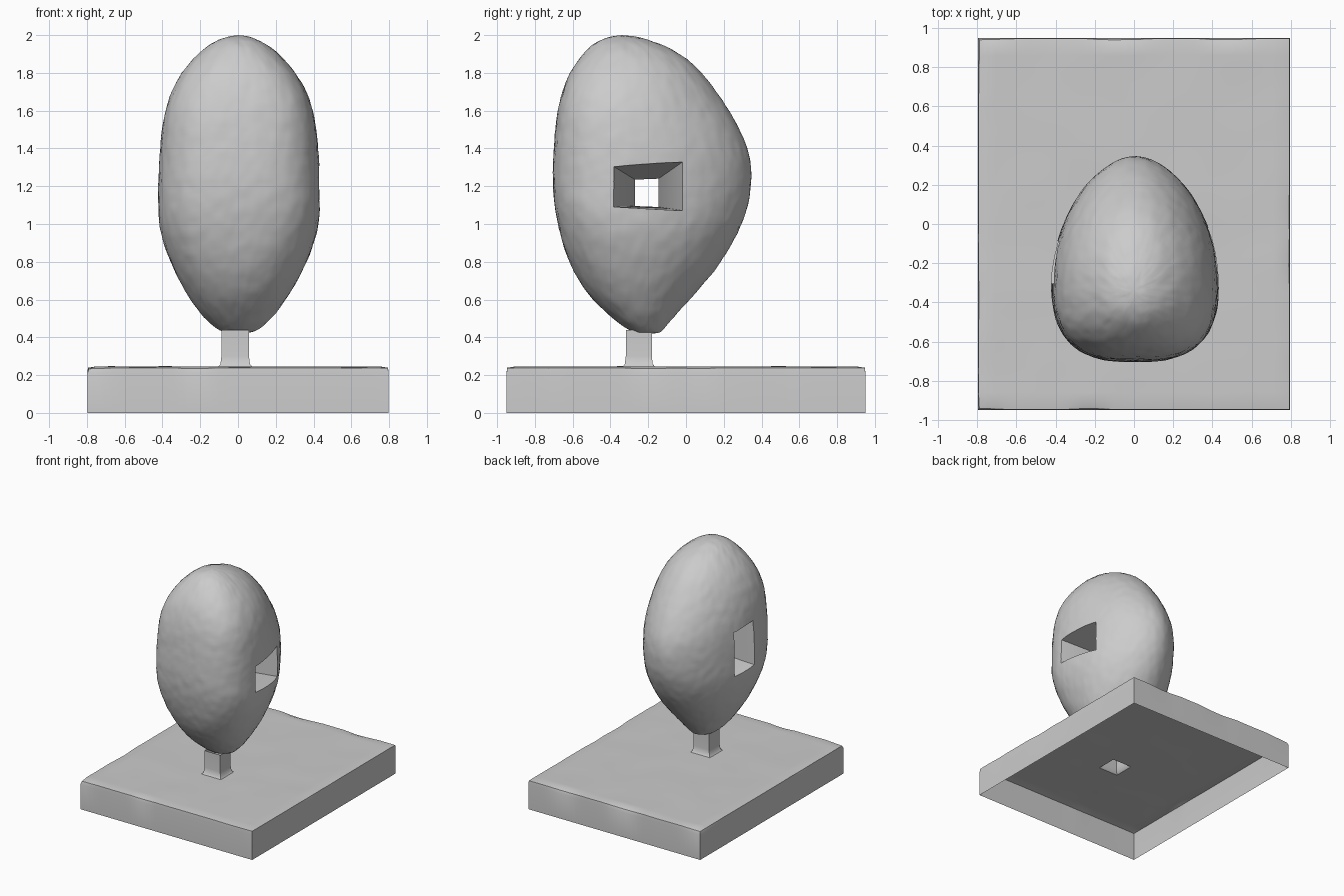
import bpy, bmesh, math
from mathutils import Vector, noise

if "Cube" in bpy.data.objects:
    bpy.data.objects.remove(bpy.data.objects["Cube"])


def make_object(name, bm):
    bmesh.ops.recalc_face_normals(bm, faces=bm.faces)
    mesh = bpy.data.meshes.new(name)
    bm.to_mesh(mesh)
    bm.free()
    ob = bpy.data.objects.new(name, mesh)
    bpy.context.collection.objects.link(ob)
    return ob


def bridge(bm, a, b):
    n = len(a)
    for i in range(n):
        bm.faces.new((a[i], a[(i + 1) % n], b[(i + 1) % n], b[i]))


def finish(ob, angle):
    bpy.ops.object.select_all(action='DESELECT')
    ob.select_set(True)
    bpy.context.view_layer.objects.active = ob
    bpy.ops.object.convert(target='MESH')
    bpy.ops.object.shade_smooth_by_angle(angle=math.radians(angle))


# Egg-shaped head: z, front y, back y, half width
ROWS = [
    (0.422, -0.26, -0.14, 0.06), (0.44, -0.31, -0.12, 0.11),
    (0.50, -0.39, -0.07, 0.18), (0.60, -0.50, 0.02, 0.255),
    (0.70, -0.57, 0.11, 0.315), (0.80, -0.62, 0.19, 0.362),
    (0.90, -0.655, 0.25, 0.40), (1.00, -0.68, 0.30, 0.425),
    (1.10, -0.697, 0.335, 0.43), (1.20, -0.705, 0.35, 0.428),
    (1.30, -0.706, 0.35, 0.425), (1.40, -0.70, 0.333, 0.42),
    (1.50, -0.693, 0.288, 0.41), (1.60, -0.68, 0.235, 0.392),
    (1.70, -0.655, 0.165, 0.36), (1.80, -0.62, 0.09, 0.305),
    (1.90, -0.55, -0.02, 0.22), (1.96, -0.485, -0.15, 0.14),
    (1.99, -0.42, -0.25, 0.07)]
SEG = 40
bm = bmesh.new()
rings = []
for z, y0, y1, w in ROWS:
    k = min(1, max(0, (z - 0.5) / 0.6)) * min(1, (2.05 - z) / 0.4)
    mid = y0 + (0.47 - 0.07 * k) * (y1 - y0)
    ring = []
    for i in range(SEG):
        t = 2 * math.pi * i / SEG
        c, s = math.cos(t), math.sin(t)
        # blunt front half, narrower back half
        n = 2 + 0.8 * k if s < 0 else 2 - 0.2 * k
        r = (abs(c) ** n + abs(s) ** n) ** (-1 / n)
        depth = (mid - y0) if s < 0 else (y1 - mid)
        ring.append(bm.verts.new((0.006 * k + w * c * r, mid + depth * s * r, z)))
    rings.append(ring)
for a, b in zip(rings, rings[1:]):
    bridge(bm, a, b)
for ring, pole in ((rings[0], (0, -0.2, 0.418)), (rings[-1], (0, -0.34, 2.0))):
    p = bm.verts.new(pole)
    for i in range(SEG):
        bm.faces.new((ring[i], ring[(i + 1) % SEG], p))
head = make_object("egg_head", bm)
head.modifiers.new("smooth", 'SUBSURF').levels = 2

# Faint stone texture
tex = bpy.data.textures.new("stone_grain", 'CLOUDS')
tex.noise_scale = 0.06
grain = head.modifiers.new("grain", 'DISPLACE')
grain.texture = tex
grain.strength = 0.008

# Hourglass window through the head: corner loops (y, z) at each x
LOOPS = [
    (-0.50, [(-0.31, 1.05), (-0.07, 1.01), (-0.07, 1.45), (-0.31, 1.47)]),
    (-0.02, [(-0.27, 1.095), (-0.145, 1.09), (-0.145, 1.24), (-0.27, 1.235)]),
    (0.50, [(-0.40, 1.09), (0.02, 1.065), (0.02, 1.355), (-0.40, 1.315)])]
bm = bmesh.new()
loops = [[bm.verts.new((x, y, z)) for y, z in pts] for x, pts in LOOPS]
for a, b in zip(loops, loops[1:]):
    bridge(bm, a, b)
bm.faces.new(loops[0])
bm.faces.new(loops[-1])
cutter = make_object("window_cutter", bm)
cutter.hide_render = True
cut = head.modifiers.new("window", 'BOOLEAN')
cut.operation = 'DIFFERENCE'
cut.solver = 'EXACT'
cut.object = cutter
finish(head, 35)
bpy.data.objects.remove(cutter)

# Plinth: open-bottomed slab with worn edges, and hollow square stem
X, Y, TOP = 0.797, 0.95, 0.245
SX, SY = (-0.105, 0.075), (-0.335, -0.165)


def ticks(half, count, hole):
    grid = [-half + 2 * half * i / count for i in range(count + 1)]
    return sorted([g for g in grid if all(abs(g - h) > 0.02 for h in hole)] + list(hole))


xs, ys = ticks(X, 36, SX), ticks(Y, 42, SY)
bm = bmesh.new()
top = {}
for i, x in enumerate(xs):
    for j, y in enumerate(ys):
        rim = i in (0, len(xs) - 1) or j in (0, len(ys) - 1)
        wear = noise.noise(Vector((x * 4, y * 4, 1.7)))
        drop = 0.003 * wear
        inset = 1.0
        if rim:
            drop -= 0.006 + 0.014 * max(0, wear)
            inset = 0.997 - 0.012 * max(0, wear)
        top[i, j] = bm.verts.new((x * inset, y * inset, TOP + drop))
hi, hj = xs.index(SX[0]), ys.index(SY[0])
for i in range(len(xs) - 1):
    for j in range(len(ys) - 1):
        inside = xs[i] >= SX[0] and xs[i + 1] <= SX[1] and ys[j] >= SY[0] and ys[j + 1] <= SY[1]
        if not inside:
            bm.faces.new((top[i, j], top[i + 1, j], top[i + 1, j + 1], top[i, j + 1]))


def border(i0, i1, j0, j1):
    return ([(i, j0) for i in range(i0, i1)] + [(i1, j) for j in range(j0, j1)]
            + [(i, j1) for i in range(i1, i0, -1)] + [(i0, j) for j in range(j1, j0, -1)])


# side walls
outer = border(0, len(xs) - 1, 0, len(ys) - 1)
prev = [top[k] for k in outer]
for z in (0.21, 0.0):
    row = [bm.verts.new((xs[i], ys[j], z)) for i, j in outer]
    bridge(bm, prev, row)
    prev = row
# stem with a small flare at its foot
inner = border(hi, xs.index(SX[1]), hj, ys.index(SY[1]))
cx, cy = sum(SX) / 2, sum(SY) / 2
prev = [top[k] for k in inner]
for z, s in ((0.258, 0.87), (0.30, 0.81), (0.44, 0.81)):
    row = [bm.verts.new((cx + (xs[i] - cx) * s, cy + (ys[j] - cy) * s, z)) for i, j in inner]
    bridge(bm, prev, row)
    prev = row
plinth = make_object("plinth_and_stem", bm)
finish(plinth, 40)
